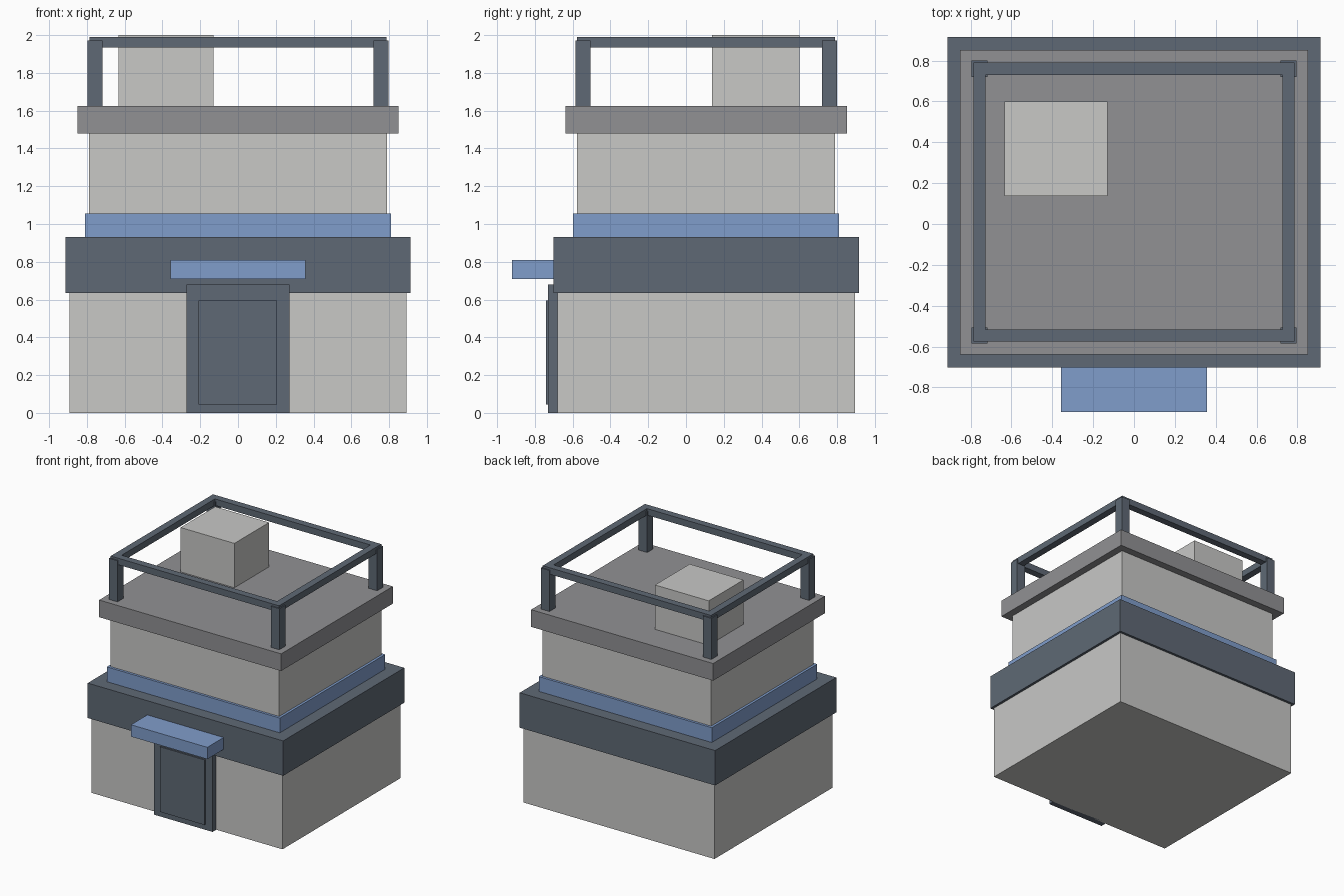
import bpy

cube = bpy.data.objects.get("Cube")
if cube:
    bpy.data.objects.remove(cube, do_unlink=True)


def material(name, color):
    mat = bpy.data.materials.new(name)
    mat.use_nodes = True
    mat.diffuse_color = (*color, 1)
    bsdf = next(n for n in mat.node_tree.nodes if n.type == 'BSDF_PRINCIPLED')
    bsdf.inputs["Base Color"].default_value = (*color, 1)
    return mat


wall = material("pale_wall", (0.578, 0.578, 0.565))
roof = material("roof_grey", (0.283, 0.283, 0.296))
slate = material("dark_slate", (0.114, 0.141, 0.178))
blue = material("trim_blue", (0.216, 0.337, 0.597))


def box(name, x, y, z, mat):
    """Box spanning the given (low, high) range on each axis."""
    spans = (x, y, z)
    bpy.ops.mesh.primitive_cube_add(size=1, location=[(a + b) / 2 for a, b in spans])
    ob = bpy.context.object
    ob.name = name
    ob.scale = [b - a for a, b in spans]
    bpy.ops.object.transform_apply(location=False, rotation=False, scale=True)
    ob.data.materials.append(mat)
    return ob


# Stacked storeys, all centred on the same line behind the doorway
CENTRE_Y = 0.107


def tier(name, half_x, half_y, z, mat):
    box(name, (-half_x, half_x), (CENTRE_Y - half_y, CENTRE_Y + half_y), z, mat)


tier("ground_floor", 0.893, 0.788, (0, 0.635), wall)
tier("storey_band", 0.914, 0.809, (0.635, 0.93), slate)
tier("blue_trim", 0.809, 0.704, (0.93, 1.055), blue)
tier("upper_floor", 0.788, 0.683, (1.055, 1.48), wall)
tier("roof_slab", 0.851, 0.746, (1.48, 1.625), roof)

# Entrance
box("door_frame", (-0.273, 0.273), (-0.73, -0.66), (0, 0.68), slate)
box("door_panel", (-0.21, 0.207), (-0.742, -0.72), (0.045, 0.595), slate)
box("awning", (-0.357, 0.357), (-0.92, -0.69), (0.71, 0.81), blue)

# Rooftop unit
box("rooftop_unit", (-0.633, -0.13), (0.137, 0.6), (1.625, 2.0), wall)

# Roof railing: four posts joined by four rails
POST_X, POST_Y = 0.757, 0.653
POST, RAIL = 0.04, 0.03
TOP = (1.935, 1.99)
for sx, side in ((-1, "right"), (1, "left")):
    px = sx * POST_X
    for sy, end in ((-1, "front"), (1, "back")):
        py = CENTRE_Y + sy * POST_Y
        box(f"railing_post_{end}_{side}", (px - POST, px + POST),
            (py - POST, py + POST), (1.625, 1.972), slate)
    box(f"railing_rail_{side}", (px - RAIL, px + RAIL),
        (CENTRE_Y - POST_Y - RAIL, CENTRE_Y + POST_Y + RAIL), TOP, slate)
for sy, end in ((-1, "front"), (1, "back")):
    py = CENTRE_Y + sy * POST_Y
    box(f"railing_rail_{end}", (-POST_X + RAIL, POST_X - RAIL),
        (py - RAIL, py + RAIL), TOP, slate)
